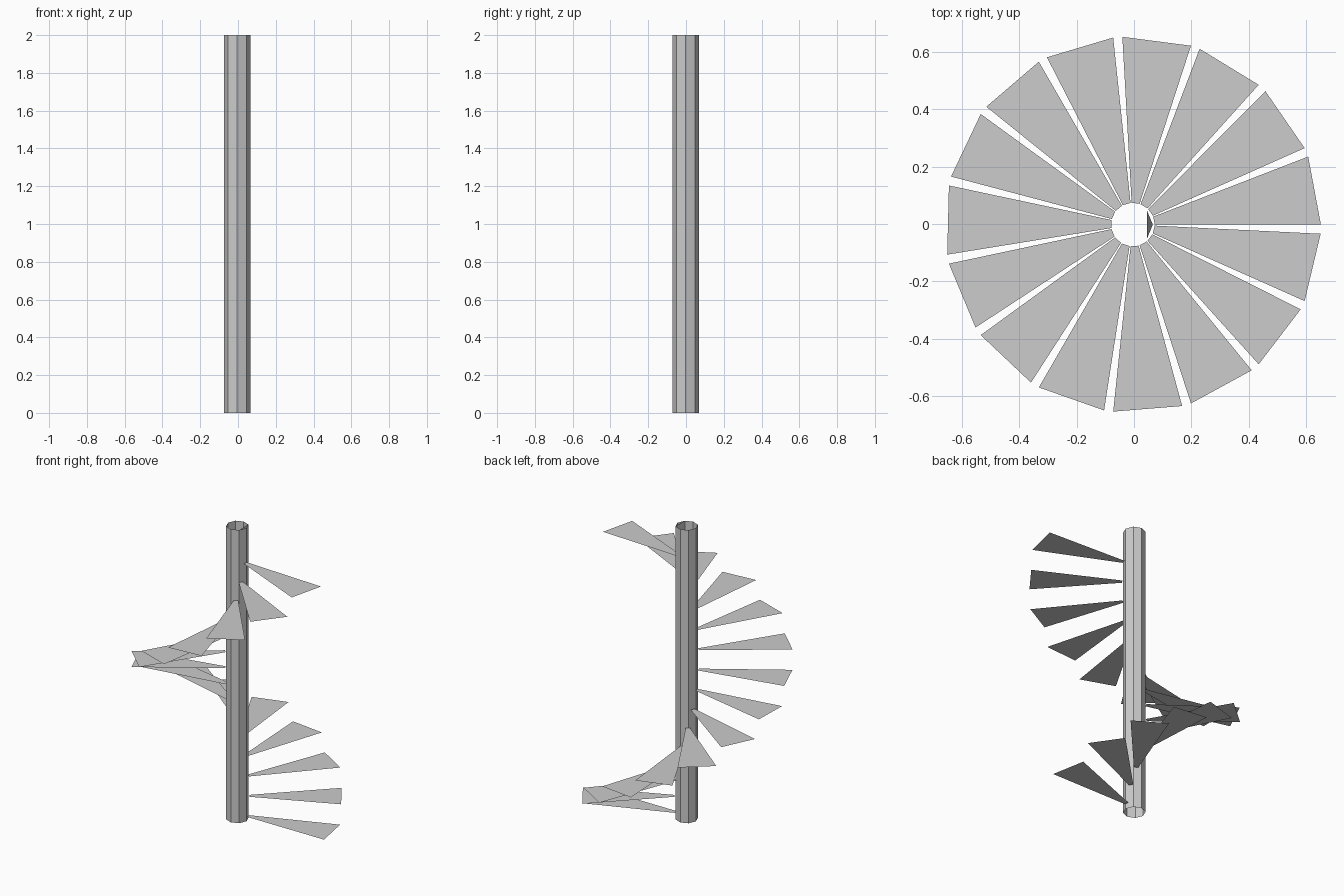
import bpy, math
from mathutils import Matrix, Vector

cube = bpy.data.objects.get("Cube")
if cube:
    bpy.data.objects.remove(cube, do_unlink=True)

AXIS = Vector((-0.004, -0.002, 0))      # centre line of the pole
POLE_R, HEIGHT, SIDES = 0.0695, 2.0, 8
INNER_R, OUTER_R = 0.076, 0.6545
STEPS, FIRST_Z, RISE = 15, 0.031, 0.1242
TURN, TREAD = math.radians(24), math.radians(21.2)

grey = bpy.data.materials.new("plain_grey")
grey.use_nodes = True
colour = (0.604, 0.604, 0.604, 1)
grey.diffuse_color = colour
grey.node_tree.nodes["Principled BSDF"].inputs["Base Color"].default_value = colour


def polar(radius, angle, z=0):
    return Vector((radius * math.cos(angle), radius * math.sin(angle), z))


def add_part(name, verts, faces):
    mesh = bpy.data.meshes.new(name)
    mesh.from_pydata(verts, [], faces)
    mesh.materials.append(grey)
    obj = bpy.data.objects.new(name, mesh)
    obj.location = AXIS
    bpy.context.collection.objects.link(obj)
    return obj


# Open eight-sided pole, with one steep web leaning inside its +x corner
rim = [polar(POLE_R, math.tau * i / SIDES) for i in range(SIDES)]
top = [p + Vector((0, 0, HEIGHT)) for p in rim]
walls = []
for i in range(SIDES):
    j = (i + 1) % SIDES
    walls.append((i, j, j + SIDES, i + SIDES))
web = (0, SIDES + 1, SIDES + SIDES - 1)
add_part("pole", rim + top, walls + [web])

# Thin wedge treads climbing anticlockwise for one full turn
tread = [polar(INNER_R, 0), polar(OUTER_R, 0),
         polar(OUTER_R, TREAD), polar(INNER_R, TREAD)]
for i in range(STEPS):
    place = (Matrix.Translation((0, 0, FIRST_Z + RISE * i))
             @ Matrix.Rotation(TURN * i, 4, 'Z'))
    add_part(f"step_{i + 1}", [place @ p for p in tread], [(0, 1, 2, 3)])
